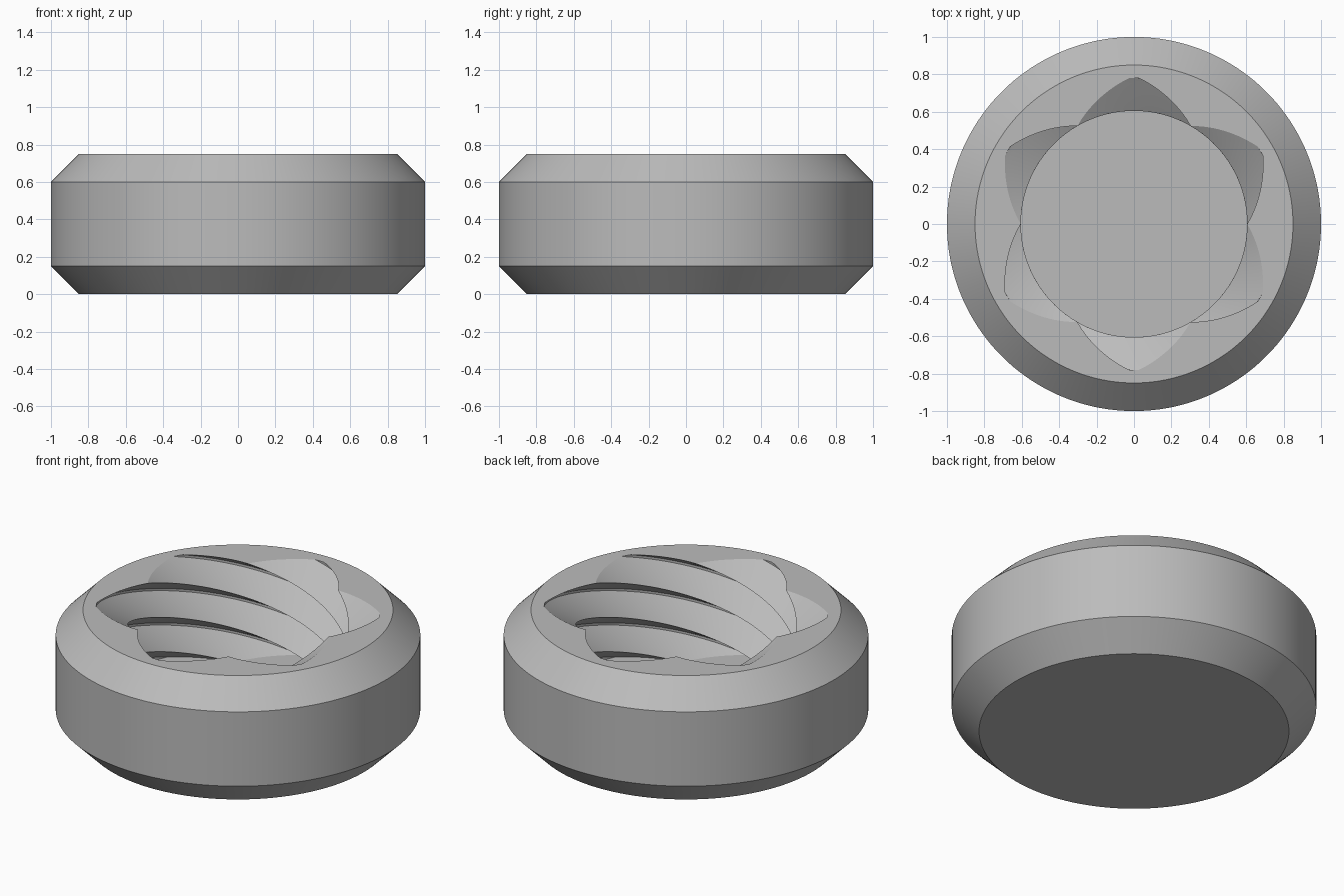
import bpy, bmesh, math

cube = bpy.data.objects.get("Cube")
if cube:
    bpy.data.objects.remove(cube, do_unlink=True)

SEGMENTS = 180
STARTS = 6
HEIGHT, FLOOR = 0.75, 0.15
CREST, ROOT = 0.605, 0.78
LEAD = 1.25          # rise of one full turn of the thread
LEVELS = 48

grey = bpy.data.materials.new("plain grey")
grey.use_nodes = True
grey.diffuse_color = (0.5, 0.5, 0.5, 1)
grey.node_tree.nodes["Principled BSDF"].inputs["Base Color"].default_value = (0.5, 0.5, 0.5, 1)

bm = bmesh.new()


def circle(angle):
    return 1.0


def thread(angle):
    """Radius of the V-grooved bore, one groove per start."""
    half = math.pi / STARTS
    phase = abs((angle - math.pi / 2 + half) % (2 * half) - half)
    return CREST + (ROOT - CREST) * min(1, (half - phase) / (half * 0.93))


def ring(z, scale, shape=circle, twist=0.0):
    verts = []
    for i in range(SEGMENTS):
        a = 2 * math.pi * i / SEGMENTS
        r = scale * shape(a)
        verts.append(bm.verts.new((r * math.cos(a + twist), r * math.sin(a + twist), z)))
    return verts


# Chamfered outer body
rings = [ring(z, r) for r, z in ((0.85, 0), (1, 0.15), (1, 0.6), (0.85, HEIGHT))]

# Bore with a right-handed multi-start thread
for k in range(LEVELS + 1):
    drop = (HEIGHT - FLOOR) * k / LEVELS
    rings.append(ring(HEIGHT - drop, 1, thread, -2 * math.pi * drop / LEAD))

# Skin the rings together and close the underside and bore floor
for low, high in zip(rings, rings[1:]):
    for i in range(SEGMENTS):
        j = (i + 1) % SEGMENTS
        bm.faces.new((low[i], low[j], high[j], high[i]))
bm.faces.new(rings[0][::-1])
bm.faces.new(rings[-1])
bmesh.ops.recalc_face_normals(bm, faces=bm.faces)

mesh = bpy.data.meshes.new("threaded_cap")
bm.to_mesh(mesh)
bm.free()
mesh.materials.append(grey)
cap = bpy.data.objects.new("threaded_cap", mesh)
bpy.context.collection.objects.link(cap)

bpy.ops.object.select_all(action='DESELECT')
cap.select_set(True)
bpy.context.view_layer.objects.active = cap
bpy.ops.object.shade_smooth_by_angle(angle=math.radians(30))
